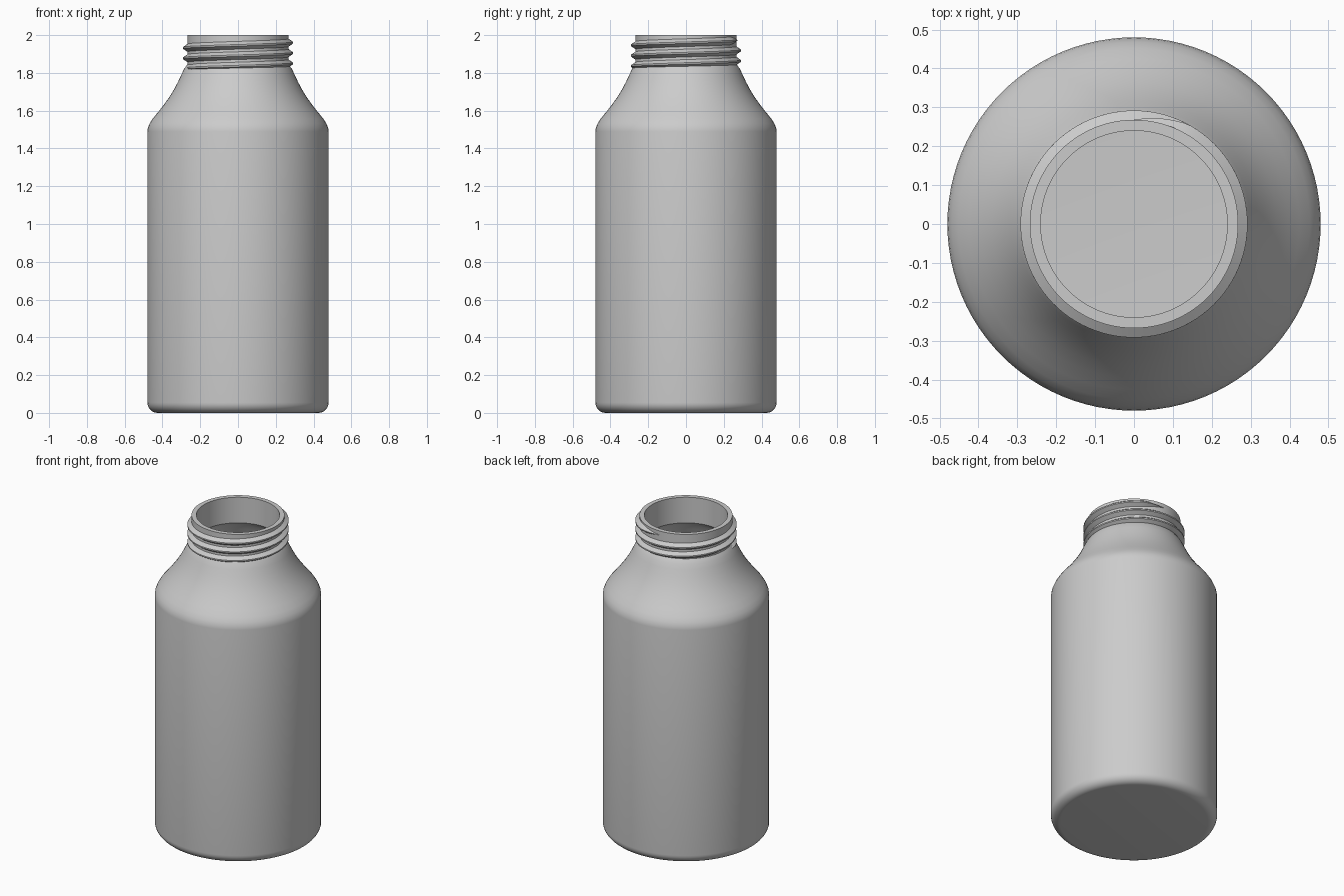
import bpy, bmesh, math

cube = bpy.data.objects.get("Cube")
if cube:
    bpy.data.objects.remove(cube, do_unlink=True)

SEGMENTS = 96
WALL = 0.028
NECK_R = 0.268

grey = bpy.data.materials.new("plain grey")
grey.use_nodes = True
grey.diffuse_color = (0.6, 0.6, 0.6, 1)
grey.node_tree.nodes["Principled BSDF"].inputs["Base Color"].default_value = (0.6, 0.6, 0.6, 1)


def finish(bm, name, angle):
    """Turn a bmesh into a smooth shaded grey object."""
    bmesh.ops.recalc_face_normals(bm, faces=bm.faces)
    mesh = bpy.data.meshes.new(name)
    bm.to_mesh(mesh)
    bm.free()
    mesh.materials.append(grey)
    obj = bpy.data.objects.new(name, mesh)
    bpy.context.collection.objects.link(obj)
    bpy.ops.object.select_all(action="DESELECT")
    obj.select_set(True)
    bpy.context.view_layer.objects.active = obj
    bpy.ops.object.shade_smooth_by_angle(angle=math.radians(angle))
    return obj


def lathe(name, profile):
    """Spin a closed (radius, height) profile that begins and ends on the axis."""
    bm = bmesh.new()
    verts = [bm.verts.new((r, 0, z)) for r, z in profile]
    edges = [bm.edges.new(pair) for pair in zip(verts, verts[1:])]
    bmesh.ops.spin(bm, geom=verts + edges, cent=(0, 0, 0), axis=(0, 0, 1),
                   angle=math.tau, steps=SEGMENTS, use_duplicate=False)
    bmesh.ops.remove_doubles(bm, verts=bm.verts, dist=0.0001)
    return finish(bm, name, 35)


def base_corner(radius, bottom, fillet, steps=8):
    """Rounded corner between a flat floor and the upright wall."""
    turns = [math.pi / 2 * i / steps for i in range(steps + 1)]
    return [(radius - fillet + fillet * math.sin(a), bottom + fillet - fillet * math.cos(a))
            for a in turns]


# Bottle: outer wall, rim, then the inner wall back down to the inner floor
shoulder = [(0.48, 1.49), (0.477, 1.51), (0.468, 1.532), (0.452, 1.557), (0.425, 1.59),
            (0.395, 1.628), (0.366, 1.668), (0.34, 1.71), (0.318, 1.752),
            (0.3, 1.79), (0.286, 1.82), (0.275, 1.836), (NECK_R, 1.845)]
outer = [(0, 0)] + base_corner(0.48, 0, 0.055) + shoulder + [(NECK_R, 2)]
inner = [(0, WALL)] + base_corner(0.48 - WALL, WALL, 0.03)
inner += [(r - WALL, z - 0.008) for r, z in shoulder] + [(NECK_R - WALL, 2)]
lathe("bottle_body", outer + inner[::-1])

# Screw thread: a tapered ridge winding up the neck
PITCH, DEPTH = 0.055, 0.024
START, END, FADE = -math.pi, 4.5 * math.pi, 0.5
bm = bmesh.new()
rings = []
steps = int((END - START) / math.tau * SEGMENTS)
for i in range(steps + 1):
    a = START + (END - START) * i / steps
    size = max(0.05, min(1, (a - START) / FADE, (END - a) / FADE))
    z = 1.85 + PITCH * a / math.tau
    section = [(-0.005, -0.024), (DEPTH, -0.004), (DEPTH, 0.004), (-0.005, 0.024)]
    rings.append([bm.verts.new(((NECK_R + d * size) * math.cos(a),
                                (NECK_R + d * size) * math.sin(a),
                                z + h * size)) for d, h in section])
for low, high in zip(rings, rings[1:]):
    for k in range(4):
        n = (k + 1) % 4
        bm.faces.new((low[k], low[n], high[n], high[k]))
bm.faces.new(rings[0])
bm.faces.new(rings[-1])
finish(bm, "neck_thread", 30)
